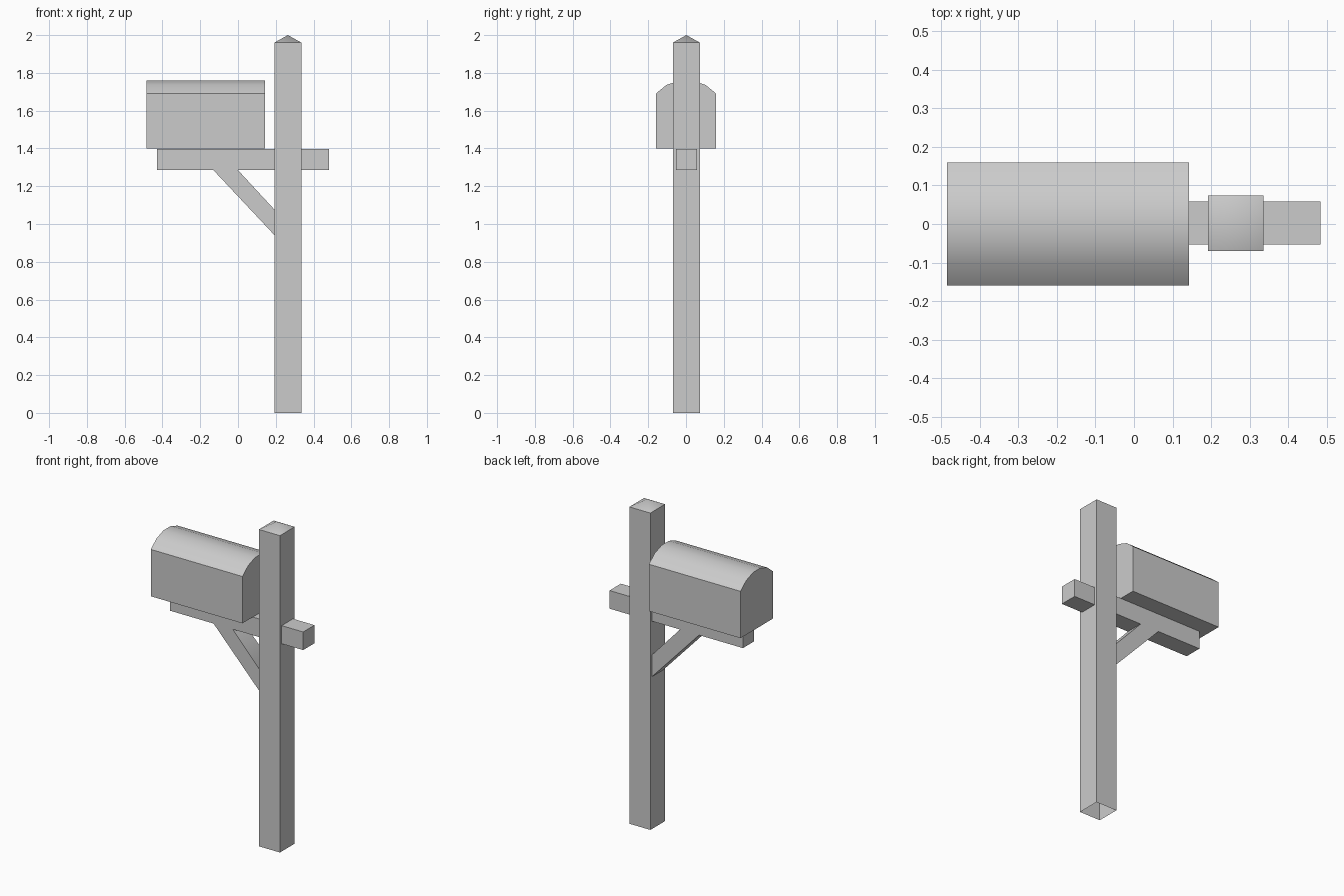
import bpy
import bmesh
import math

old = bpy.data.objects.get("Cube")
if old:
    bpy.data.objects.remove(old, do_unlink=True)

grey = bpy.data.materials.new("plain_grey")
grey.use_nodes = True
colour = (0.6, 0.6, 0.6, 1)
grey.diffuse_color = colour
grey.node_tree.nodes["Principled BSDF"].inputs["Base Color"].default_value = colour


def finish(name, bm):
    """Turn a bmesh into a grey object with sharp corners kept."""
    bmesh.ops.recalc_face_normals(bm, faces=bm.faces[:])
    mesh = bpy.data.meshes.new(name)
    bm.to_mesh(mesh)
    bm.free()
    mesh.materials.append(grey)
    obj = bpy.data.objects.new(name, mesh)
    bpy.context.collection.objects.link(obj)
    bpy.ops.object.select_all(action="DESELECT")
    obj.select_set(True)
    bpy.context.view_layer.objects.active = obj
    bpy.ops.object.shade_smooth_by_angle(angle=math.radians(45))
    return obj


def prism(name, outline, offset):
    """Extrude a closed outline of 3D points along an offset."""
    bm = bmesh.new()
    face = bm.faces.new([bm.verts.new(p) for p in outline])
    result = bmesh.ops.extrude_face_region(bm, geom=[face], use_keep_orig=True)
    verts = [v for v in result["geom"] if isinstance(v, bmesh.types.BMVert)]
    bmesh.ops.translate(bm, verts=verts, vec=offset)
    return finish(name, bm)


# Post: hollow underneath, with a low pyramid cap
bm = bmesh.new()
half, cx, cy = 0.072, 0.264, 0.002
corners = [(cx + sx * half, cy + sy * half)
           for sx, sy in ((-1, -1), (1, -1), (1, 1), (-1, 1))]
base = [bm.verts.new((x, y, 0)) for x, y in corners]
top = [bm.verts.new((x, y, 1.96)) for x, y in corners]
peak = bm.verts.new((cx, cy, 2))
for i in range(4):
    j = (i + 1) % 4
    bm.faces.new((base[i], base[j], top[j], top[i]))
    bm.faces.new((top[i], top[j], peak))
finish("post", bm)

# Horizontal arm passing through the post
y0, y1 = -0.053, 0.058
prism("arm", [(-0.43, y0, 1.285), (-0.43, y1, 1.285),
              (-0.43, y1, 1.397), (-0.43, y0, 1.397)], (0.913, 0, 0))

# Diagonal brace under the arm
prism("brace", [(-0.13, y0, 1.285), (0, y0, 1.285),
                (0.194, y0, 1.075), (0.194, y0, 0.94)], (0, y1 - y0, 0))

# Mailbox with a shallow arched roof
width, eave, rise, segments = 0.16, 1.69, 0.073, 5
radius = (width ** 2 + rise ** 2) / (2 * rise)
spread = math.asin(width / radius)
outline = [(-0.485, -width, 1.4), (-0.485, width, 1.4)]
for i in range(segments + 1):
    a = spread * (1 - 2 * i / segments)
    outline.append((-0.485, radius * math.sin(a),
                    eave + rise - radius + radius * math.cos(a)))
prism("mailbox", outline, (0.627, 0, 0))
